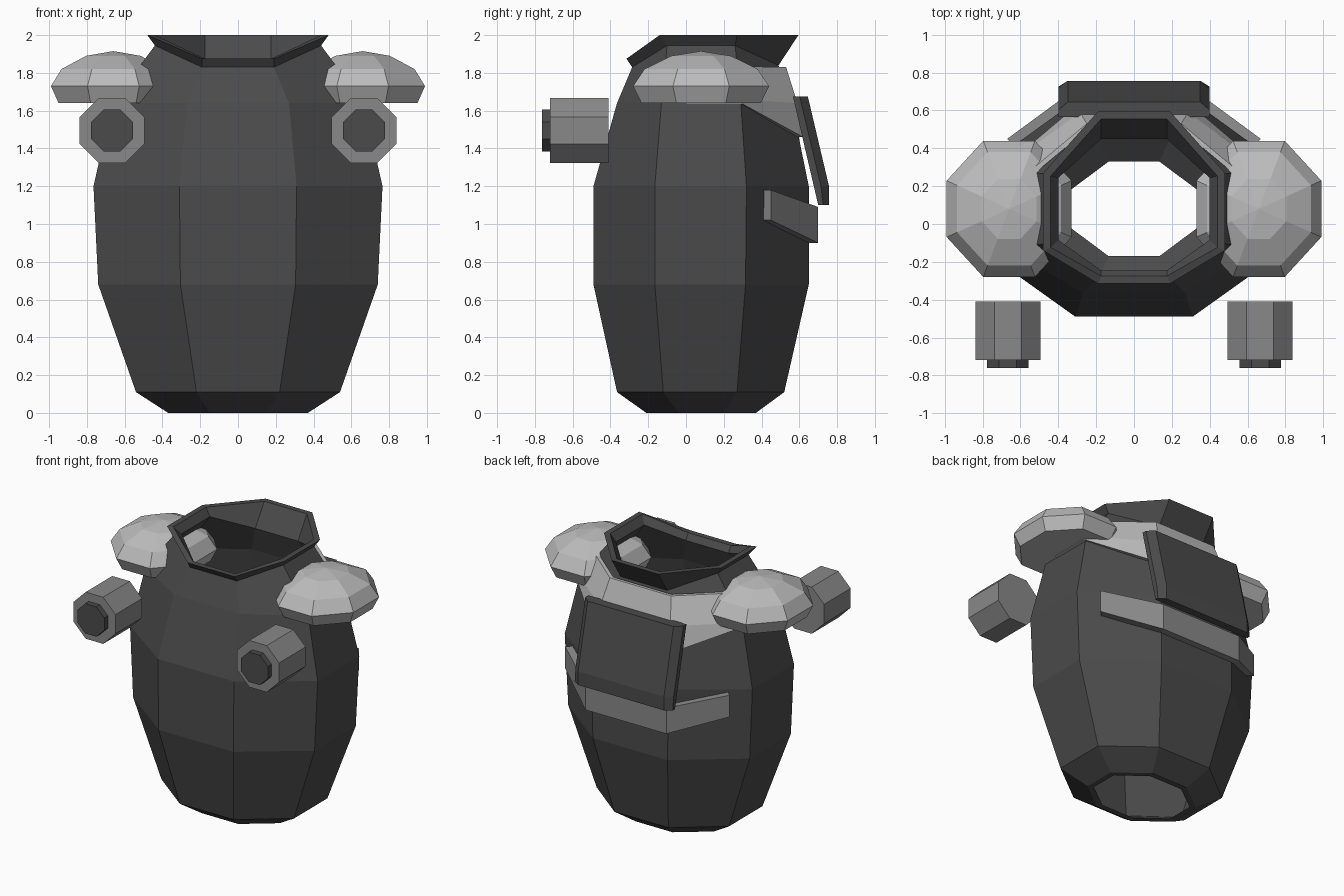
import bpy, bmesh
from math import pi, cos, sin

if "Cube" in bpy.data.objects:
    bpy.data.objects.remove(bpy.data.objects["Cube"])


def grey(name, v):
    m = bpy.data.materials.new(name)
    m.diffuse_color = (v, v, v, 1)
    m.use_nodes = True
    m.node_tree.nodes["Principled BSDF"].inputs["Base Color"].default_value = m.diffuse_color
    return m


DARK, MID, LIGHT = grey("dark_grey", 0.07), grey("mid_grey", 0.25), grey("light_grey", 0.5)


def loft(name, sections, mat, wrap=False, caps=True):
    """Skin equal-length closed sections; wrap joins the last to the first."""
    bm = bmesh.new()
    rows = [[bm.verts.new(p) for p in s] for s in sections]
    n = len(rows[0])
    pairs = list(zip(rows, rows[1:])) + ([(rows[-1], rows[0])] if wrap else [])
    for a, b in pairs:
        for i in range(n):
            j = (i + 1) % n
            bm.faces.new((a[i], a[j], b[j], b[i]))
    if caps and not wrap:
        bm.faces.new(rows[0])
        bm.faces.new(rows[-1])
    bmesh.ops.recalc_face_normals(bm, faces=bm.faces)
    me = bpy.data.meshes.new(name)
    bm.to_mesh(me)
    bm.free()
    me.materials.append(mat)
    ob = bpy.data.objects.new(name, me)
    bpy.context.collection.objects.link(ob)
    return ob


def mirrored(path):
    """Add the x-mirrored sections to a half path."""
    return path + [[(-x, y, z) for x, y, z in s] for s in reversed(path)]


def body_ring(hx, fx, y0, y1, s0, s1, zf, zs, zb, t=0.0):
    """Eight-sided ring with separate front, side and back heights, inset by t."""
    hx, y0, y1 = hx - t, y0 + t, y1 - t
    fx, s0, s1 = fx - t * .4, s0 + t * .4, s1 - t * .4
    return [(-fx, y0, zf), (fx, y0, zf), (hx, s0, zs), (hx, s1, zs),
            (fx, y1, zb), (-fx, y1, zb), (-hx, s1, zs), (-hx, s0, zs)]


# Barrel body with flared collar, hollow and open at both ends
RINGS = [
    (.37, .15, -.21, .37, -.04, .20, 0, 0, 0),
    (.54, .22, -.365, .52, -.12, .27, .11, .11, .11),
    (.74, .305, -.49, .65, -.165, .315, .68, .68, .68),
    (.765, .31, -.49, .65, -.165, .32, 1.2, 1.2, 1.2),
    (.665, .27, -.365, .56, -.13, .29, 1.64, 1.64, 1.64),
    (.44, .19, -.285, .49, -.10, .26, 1.83, 1.945, 1.84),
    (.48, .19, -.315, .595, -.14, .27, 1.875, 2.0, 2.0),
]
outer = [body_ring(*r) for r in RINGS]
inner = [body_ring(*r, t=.04) for r in reversed(RINGS)]
loft("body", outer + inner, DARK, wrap=True)


# Yoke band round the back of the shoulders
def yoke_section(pts):
    inside = [(x * .95, .08 + (y - .08) * .95, z) for x, y, z in reversed(pts)]
    return pts + inside


loft("shoulder_yoke", mirrored([
    yoke_section([(.69, 0, 1.635), (.685, 0, 1.66), (.55, 0, 1.835)]),
    yoke_section([(.69, .30, 1.635), (.685, .30, 1.66), (.55, .28, 1.835)]),
    yoke_section([(.31, .62, 1.46), (.285, .59, 1.64), (.25, .53, 1.83)]),
]), LIGHT)


# Strap round the lower back
def strap_section(xi, yi, xo, yo, z0, z1):
    return [(xi, yi, z0), (xi, yi, z1), (xo, yo, z1), (xo, yo, z0)]


loft("back_strap", mirrored([
    strap_section(.63, .41, .67, .45, 1.02, 1.18),
    strap_section(.30, .645, .33, .70, .90, 1.09),
]), MID)

# Back plate: leaning slab with chamfered sides
FRONT = [(.566, 1.675), (.70, 1.10)]
REAR = [(.645, 1.675), (.757, 1.20), (.757, 1.10)]


def plate_section(w, depth):
    (fa, fb), (ra, rm, rb) = FRONT, REAR
    mix = lambda p, q: (w, p[0] + (q[0] - p[0]) * depth, p[1] + (q[1] - p[1]) * depth)
    knee = (fb[0] - .02, 1.20)
    return [(w, *fa), mix(fa, ra), mix(knee, rm), mix(fb, rb), (w, *fb)]


loft("back_plate", mirrored([plate_section(.40, .45), plate_section(.35, 1)]), DARK)


def octagon(r):
    """Octagon points with flats on the axes; r is the distance to a flat."""
    k = r / cos(pi / 8)
    return [(k * cos(pi / 8 + i * pi / 4), k * sin(pi / 8 + i * pi / 4)) for i in range(8)]


PAD = [(.29, 1.64), (.33, 1.73), (.275, 1.82), (.145, 1.89), (.002, 1.915)]
LAMP = [(.172, -.41), (.172, -.72), (.11, -.72), (.11, -.762)]
for side, s in (("left", -1), ("right", 1)):
    # Domed shoulder pad, a little deeper than wide
    loft(side + "_shoulder_pad",
         [[(s * .66 + x, .08 + y * 1.09, z) for x, y in octagon(r)] for r, z in PAD], LIGHT)
    # Forward-facing lamp housing and its lens
    rings = [[(s * .667 + x, y, 1.495 + z) for x, z in octagon(r)] for r, y in LAMP]
    loft(side + "_lamp_housing", rings[:2], MID)
    loft(side + "_lamp_lens", rings[2:], DARK)
